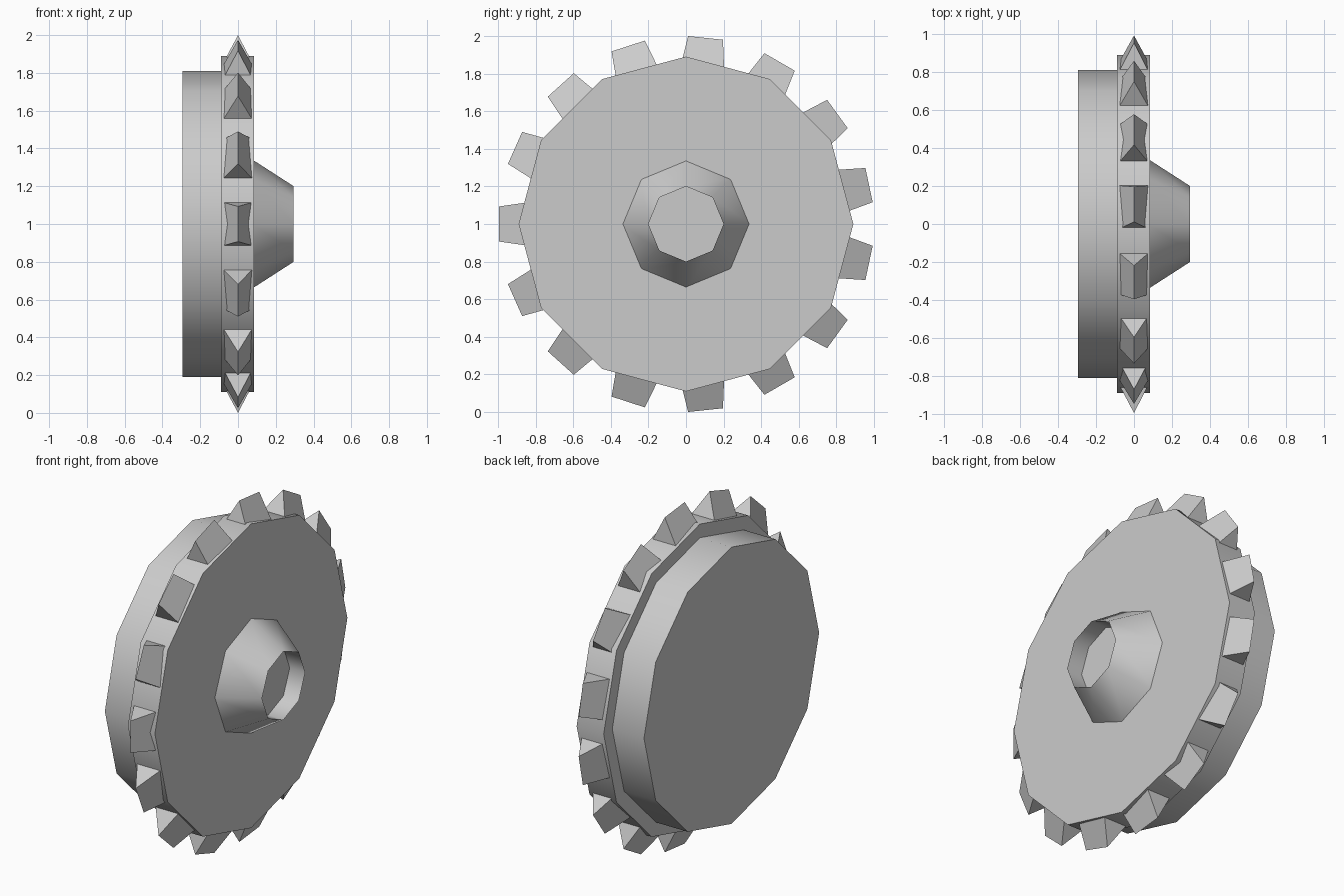
import bpy, bmesh, math

cube = bpy.data.objects.get("Cube")
if cube:
    bpy.data.objects.remove(cube, do_unlink=True)

AXLE_Z = 1.0
TEETH = 15

grey = bpy.data.materials.new("light_grey")
grey.use_nodes = True
grey.diffuse_color = (0.6, 0.6, 0.6, 1)
for node in grey.node_tree.nodes:
    if node.type == 'BSDF_PRINCIPLED':
        node.inputs["Base Color"].default_value = grey.diffuse_color


def polar(x, radius, angle, side=0.0):
    """Point at an axial position, radius and angle, shifted along the tangent."""
    c, s = math.cos(angle), math.sin(angle)
    return (x, radius * c - side * s, AXLE_Z + radius * s + side * c)


def finish(name, bm, smooth):
    bmesh.ops.recalc_face_normals(bm, faces=bm.faces)
    mesh = bpy.data.meshes.new(name)
    bm.to_mesh(mesh)
    bm.free()
    mesh.materials.append(grey)
    obj = bpy.data.objects.new(name, mesh)
    bpy.context.collection.objects.link(obj)
    if smooth:
        bpy.ops.object.select_all(action='DESELECT')
        obj.select_set(True)
        bpy.context.view_layer.objects.active = obj
        bpy.ops.object.shade_smooth_by_angle(angle=math.radians(50))
    return obj


def lathe(name, profile, sides):
    """Spin (x, radius) points round the axle and close both ends."""
    bm = bmesh.new()
    rings = [[bm.verts.new(polar(x, r, math.tau * i / sides)) for i in range(sides)]
             for x, r in profile]
    for a, b in zip(rings, rings[1:]):
        for i in range(sides):
            j = (i + 1) % sides
            bm.faces.new((a[i], a[j], b[j], b[i]))
    bm.faces.new(rings[0])
    bm.faces.new(rings[-1])
    return finish(name, bm, True)


def tooth(name, angle):
    """Ridged wedge, slightly wider at its sunken base."""
    bm = bmesh.new()
    ends = []
    for sign in (-1, 1):
        ends.append([bm.verts.new(polar(x, r, angle, sign * half))
                     for x, r, half in ((-0.087, 0.83, 0.117),
                                        (0, 0.995, 0.093),
                                        (0.085, 0.83, 0.117))])
    a, b = ends
    bm.faces.new(a)
    bm.faces.new(b)
    for i in range(3):
        j = (i + 1) % 3
        bm.faces.new((a[i], a[j], b[j], b[i]))
    return finish(name, bm, False)


# Wheel body
lathe("toothed_disc", [(-0.09, 0.89), (0.085, 0.89)], 12)
lathe("backing_disc", [(-0.295, 0.81), (-0.08, 0.81)], 12)

# Tapered hub with a recessed end
lathe("hub", [(0.07, 0.345), (0.295, 0.2), (0.195, 0.2)], 8)

# Teeth round the rim
for k in range(TEETH):
    tooth(f"tooth_{k + 1}", math.pi + math.tau * k / TEETH)
